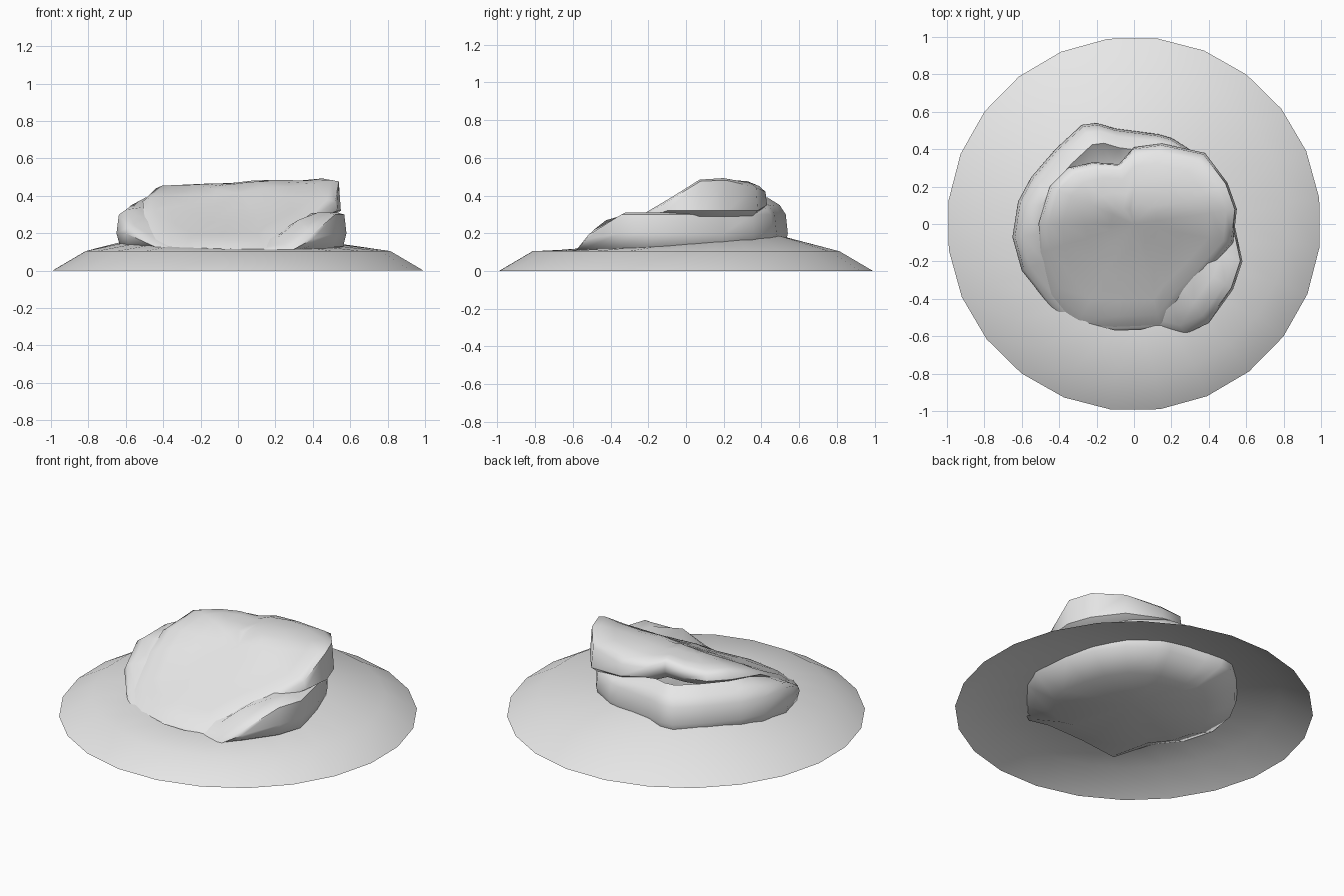
import bpy, bmesh, math
from mathutils import Vector, noise

cube = bpy.data.objects.get("Cube")
if cube:
    bpy.data.objects.remove(cube, do_unlink=True)

stone = bpy.data.materials.new("light grey stone")
stone.use_nodes = True
grey = (0.8, 0.8, 0.8, 1)
stone.diffuse_color = grey
stone.node_tree.nodes["Principled BSDF"].inputs["Base Color"].default_value = grey


def loft(name, rings, cap_bottom=None, cap_top=None):
    """Skin a stack of rings; optional centre points close the ends."""
    bm = bmesh.new()
    loops = [[bm.verts.new(p) for p in ring] for ring in rings]
    count = len(loops[0])
    for low, high in zip(loops, loops[1:]):
        for i in range(count):
            j = (i + 1) % count
            bm.faces.new((low[i], low[j], high[j], high[i]))
    for point, loop, side in ((cap_bottom, loops[0], -1), (cap_top, loops[-1], 1)):
        if point:
            centre = bm.verts.new(point)
            for i in range(count):
                edge = (loop[i], loop[(i + 1) % count])
                bm.faces.new((*edge[::side], centre))
    mesh = bpy.data.meshes.new(name)
    bm.to_mesh(mesh)
    bm.free()
    mesh.materials.append(stone)
    obj = bpy.data.objects.new(name, mesh)
    bpy.context.collection.objects.link(obj)
    bpy.ops.object.select_all(action='DESELECT')
    obj.select_set(True)
    bpy.context.view_layer.objects.active = obj
    bpy.ops.object.shade_smooth_by_angle(angle=math.radians(50))


def clamp(value):
    return max(0, min(1, value))


# Profile of the sloping top, front to back
slope = [(-0.6, 0.11), (-0.3, 0.25), (0, 0.415), (0.08, 0.465),
         (0.2, 0.475), (0.32, 0.465), (0.42, 0.43), (0.55, 0.35)]


def top(x, y):
    """Height of the broad sloping face."""
    y = max(-0.599, min(0.549, y))
    for (y0, z0), (y1, z1) in zip(slope, slope[1:]):
        if y0 <= y <= y1:
            z = z0 + (z1 - z0) * (y - y0) / (y1 - y0)
    return z + 0.045 * x + 0.015 * noise.noise(Vector((x, y, 0)) * 4)


def shelf(x):
    """Height of the seam between the stones, higher on the right side."""
    return 0.31 + 0.08 * clamp((0.3 - x) / 0.4)


def shoulder(x, y):
    """Top of the lower stone, raised at the front left corner."""
    lump = 0.13 * clamp((x - 0.15) / 0.2) * clamp((y + 0.6) / 0.25)
    return min(shelf(x), top(x, y) - 0.02 + lump)


def ring(outline, scale, height):
    return [(x * scale, y * scale, height(x * scale, y * scale)) for x, y in outline]


def circle(radius, height, cx=0, cy=0):
    points = []
    for i in range(24):
        a = math.radians(8 + 15 * i)
        x, y = cx + radius * math.cos(a), cy + radius * math.sin(a)
        points.append((x, y, height(x, y)))
    return points


# Sloping ground skirt: open ring whose inner rim rises to the back
loft("ground_skirt", [
    circle(1, lambda x, y: 0),
    circle(0.82, lambda x, y: 0.105),
    circle(0.53, lambda x, y: 0.155 + 0.07 * y - 0.02 * x, -0.04, -0.04),
])

# Lower stone: tapered foot, bulging side and rising shelf
lower = [(.53, .03), (.47, .2), (.36, .36), (.2, .46), (.13, .48), (-.1, .51),
         (-.2, .54), (-.28, .53), (-.42, .4), (-.55, .25), (-.62, .12),
         (-.65, -.07), (-.6, -.25), (-.48, -.4), (-.33, -.57), (-.1, -.57),
         (.15, -.56), (.27, -.59), (.4, -.53), (.53, -.35), (.58, -.2)]
loft("lower_stone", [
    ring(lower, 0.7, lambda x, y: 0.04),
    ring(lower, 0.97, lambda x, y: min(0.13, shoulder(x, y) - 0.02)),
    ring(lower, 1, lambda x, y: min(0.2, shoulder(x, y) - 0.01)),
    ring(lower, 0.98, lambda x, y: min(0.3, shoulder(x, y))),
    ring(lower, 0.92, lambda x, y: min(0.35, shoulder(x, y))),
    ring(lower, 0.8, shoulder),
    ring(lower, 0.6, lambda x, y: min(0.3, top(x, y) - 0.04)),
], (0, 0, 0.04), (0, 0, 0.3))

# Upper slab: overhanging lip at the back and sides, broad sloping face
upper = [(.55, .08), (.5, .22), (.38, .38), (.15, .43), (0, .41), (-.08, .32),
         (-.22, .33), (-.35, .3), (-.45, .2), (-.51, 0), (-.5, -.15),
         (-.44, -.38), (-.31, -.54), (-.1, -.55), (.14, -.54), (.22, -.43),
         (.38, -.27), (.53, -.1)]
loft("upper_slab", [
    ring(upper, 0.87, lambda x, y: min(shelf(x) - 0.04, top(x, y) - 0.06)),
    ring(upper, 1, lambda x, y: min(shelf(x) + 0.01, top(x, y) - 0.02)),
    ring(upper, 0.98, lambda x, y: top(x, y) - 0.015),
    ring(upper, 0.9, top),
    ring(upper, 0.75, top),
    ring(upper, 0.5, top),
    ring(upper, 0.25, top),
], (0, 0, 0.26), (0, 0, top(0, 0)))
